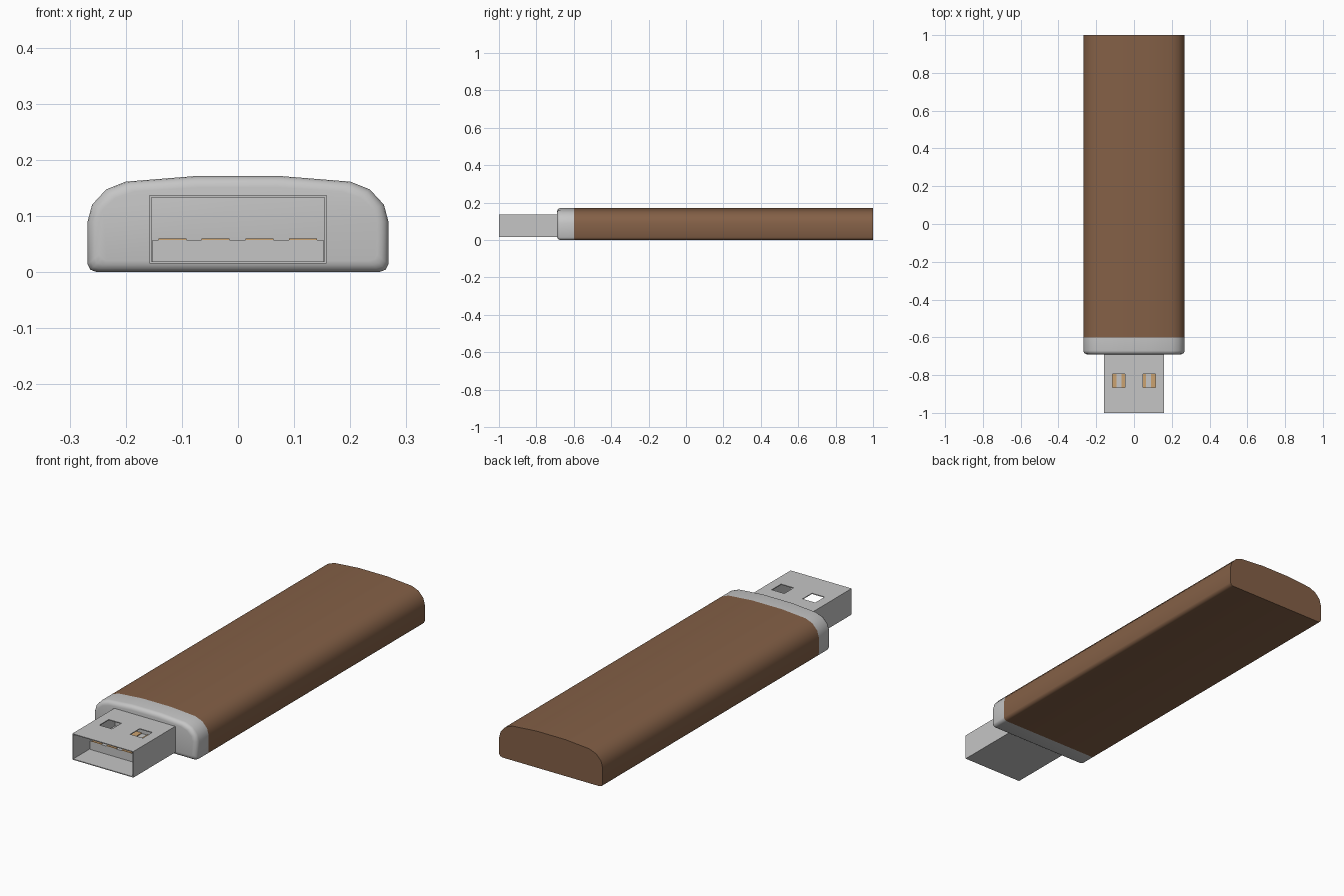
import bpy, bmesh, math

if "Cube" in bpy.data.objects:
    bpy.data.objects.remove(bpy.data.objects["Cube"], do_unlink=True)


def material(name, rgb, rough):
    m = bpy.data.materials.new(name)
    m.use_nodes = True
    m.diffuse_color = (*rgb, 1)
    node = m.node_tree.nodes["Principled BSDF"]
    node.inputs["Base Color"].default_value = (*rgb, 1)
    node.inputs["Roughness"].default_value = rough
    return m


brown = material("brown plastic", (0.23, 0.117, 0.062), 0.5)
grey = material("light grey", (0.56, 0.56, 0.56), 0.5)
gold = material("gold contact", (0.60, 0.36, 0.16), 0.5)


def finish(bm, name, mat, smooth=False):
    bmesh.ops.recalc_face_normals(bm, faces=bm.faces)
    mesh = bpy.data.meshes.new(name)
    bm.to_mesh(mesh)
    bm.free()
    obj = bpy.data.objects.new(name, mesh)
    bpy.context.collection.objects.link(obj)
    mesh.materials.append(mat)
    bpy.ops.object.select_all(action="DESELECT")
    obj.select_set(True)
    bpy.context.view_layer.objects.active = obj
    if smooth:
        bpy.ops.object.shade_smooth_by_angle(angle=math.radians(50))
    return obj


def loft(bm, rings):
    """Join equal closed rings of points, returning the rows of faces."""
    rows = [[bm.verts.new(p) for p in ring] for ring in rings]
    n = len(rows[0])
    faces = [[bm.faces.new((a[i], a[(i + 1) % n], b[(i + 1) % n], b[i]))
              for i in range(n)] for a, b in zip(rows, rows[1:])]
    return rows, faces


def box(name, lo, hi, mat):
    bm = bmesh.new()
    bmesh.ops.create_cube(bm, size=1)
    for v in bm.verts:
        v.co = [(a + b) / 2 + c * (b - a) for a, b, c in zip(lo, hi, v.co)]
    return finish(bm, name, mat)


# Shared cross-section: flat bottom, domed top
half = [(0.252, 0.0), (0.263, 0.004), (0.268, 0.014), (0.268, 0.09),
        (0.26, 0.12), (0.235, 0.147), (0.2, 0.161), (0.075, 0.171)]
section = half + [(-x, z) for x, z in reversed(half)]


def section_solid(name, stations, mat):
    """Loft the section through (y, inset) stations and close both ends."""
    bm = bmesh.new()
    mid = 0.0855
    rings = [[(x * (1 - d / 0.268), y, mid + (z - mid) * (1 - d / mid))
              for x, z in section] for y, d in stations]
    rows, _ = loft(bm, rings)
    bm.faces.new(rows[0])
    bm.faces.new(rows[-1])
    return finish(bm, name, mat, True)


section_solid("body", [(-0.6, 0), (1.0, 0)], brown)

# Front collar with a rounded leading edge
radius = 0.02
steps = [math.radians(a) for a in (0, 22.5, 45, 67.5, 90)]
collar = [(-0.69 + radius * (1 - math.sin(a)), radius * (1 - math.cos(a)))
          for a in reversed(steps)]
section_solid("collar", collar + [(-0.6, 0)], grey)

# Hollow metal plug with two windows in its top
hx, low, high = 0.158, 0.015, 0.137
top_x = [-hx, -0.113, -0.047, 0.047, 0.113, hx]
outline = [(x, high) for x in top_x] + [(hx, low), (-hx, low)]
bm = bmesh.new()
_, bands = loft(bm, [[(x, y, z) for x, z in outline]
                     for y in (-1.0, -0.865, -0.795, -0.68)])
bmesh.ops.delete(bm, geom=[bands[1][1], bands[1][3]], context="FACES")
shell = finish(bm, "plug_shell", grey)
wall = shell.modifiers.new("wall", "SOLIDIFY")
wall.thickness = 0.004
wall.offset = -1
wall.use_even_offset = True

# Tongue and its four contacts
box("tongue", (-0.152, -0.88, low + 0.004), (0.152, -0.68, 0.057), grey)
for i, x in enumerate((-0.117, -0.04, 0.038, 0.116)):
    box(f"contact_{i + 1}", (x - 0.025, -0.88, 0.056), (x + 0.025, -0.69, 0.06), gold)
